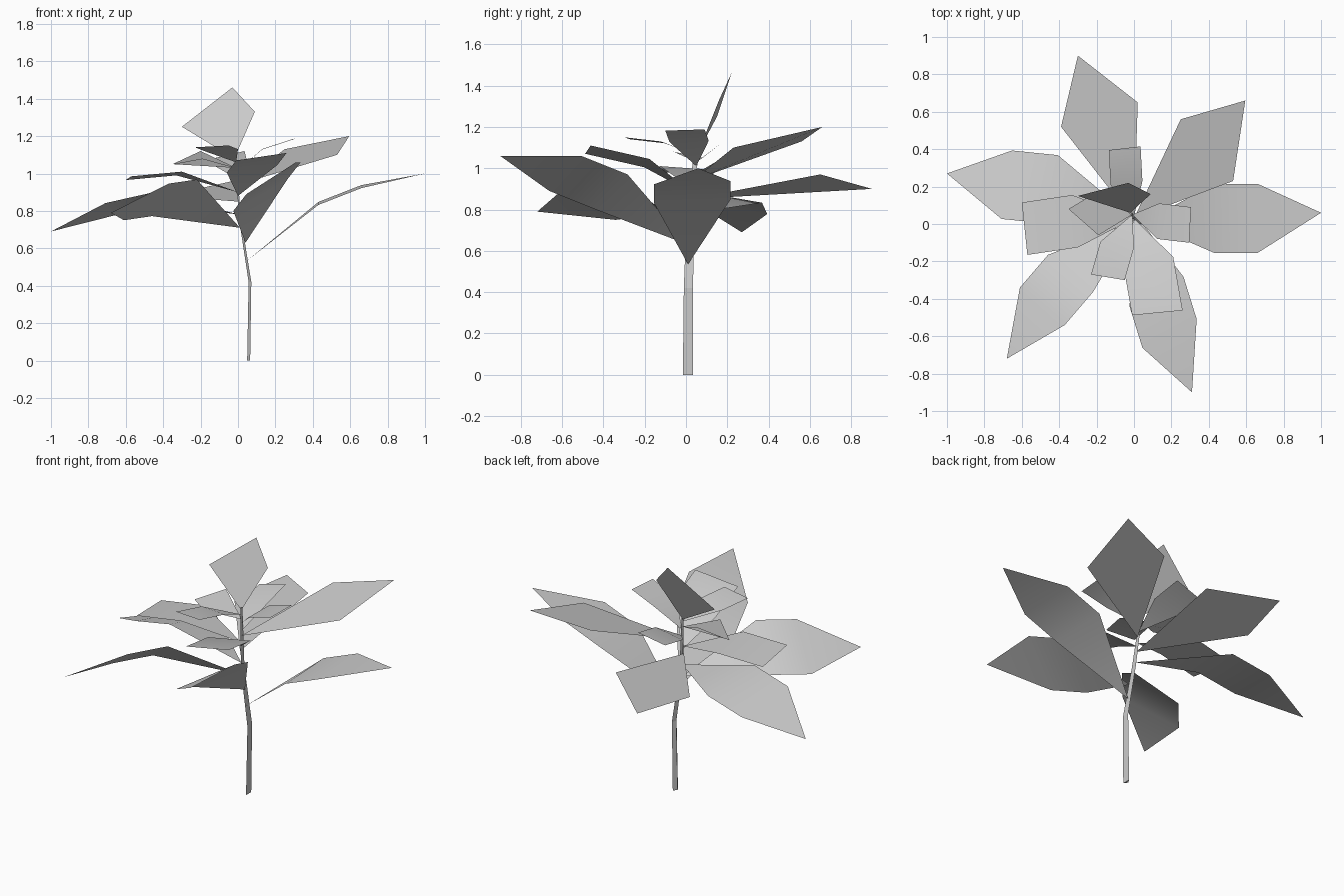
import bpy
from mathutils import Vector

if "Cube" in bpy.data.objects:
    bpy.data.objects.remove(bpy.data.objects["Cube"])


def make_object(name, verts, faces, smooth=True):
    mesh = bpy.data.meshes.new(name)
    mesh.from_pydata([tuple(v) for v in verts], [], faces)
    mesh.polygons.foreach_set("use_smooth", [smooth] * len(faces))
    mesh.update()
    obj = bpy.data.objects.new(name, mesh)
    bpy.context.collection.objects.link(obj)
    return obj


def leaf(name, base, mids, half, tip=None):
    """Blade growing from a base point through cross rows (mid +/- half) to a tip."""
    verts, faces = [Vector(base)], []
    half = Vector(half)
    for mid in mids:
        verts += [Vector(mid) - half, Vector(mid) + half]
    last = len(verts) - 2
    if tip:
        verts.append(Vector(tip))
    if tip and len(mids) == 1:
        faces.append((0, 1, 3, 2))
    else:
        faces.append((0, 1, 2))
        for i in range(1, last, 2):
            faces.append((i, i + 2, i + 3, i + 1))
        if tip:
            faces.append((last, last + 2, last + 1))
    make_object(name, verts, faces)


# Stem: bent three-sided tube, tapering upward
path = [(.057, .01, 0, 1), (.064, .012, .42, .9), (.012, .02, .75, .7), (-.015, .05, 1.1, .4)]
section = [(-.008, 0), (.008, -.025), (.008, .025)]
verts = [(x + sx * s, y + sy * s, z) for x, y, z, s in path for sx, sy in section]
faces = [(0, 2, 1), (9, 10, 11)]
for r in range(3):
    for i in range(3):
        j = (i + 1) % 3
        faces.append((r * 3 + i, r * 3 + j, r * 3 + 3 + j, r * 3 + 3 + i))
make_object("stem", verts, faces, False)

# Lower leaves: long pointed blades (base, row 1, row 2, half width, tip)
lower = [
    ((.05, .01, .535), (.43, .03, .84), (.66, .03, .93), (0, .185, .008), (1, .06, 1)),
    ((.04, .01, .63), (.12, -.36, .885), (.19, -.585, .975), (.145, .077, .085), (.31, -.9, 1.06)),
    ((.01, .02, .71), (-.34, -.265, .87), (-.49, -.44, .848), (.12, -.1, .098), (-.68, -.72, .79)),
    ((.01, .02, .78), (-.435, .185, .865), (-.68, .21, .81), (.028, .183, -.032), (-1, .27, .69)),
]
for i, (base, m1, m2, half, tip) in enumerate(lower):
    leaf(f"lower_leaf_{i + 1}", base, [m1, m2], half, tip)

# Kite leaves (base, widest row, half width, tip)
kites = [
    ((0, .02, .85), (-.185, .585, .925), (.205, .065, .045), (-.3, .9, .9)),
    ((0, .03, .94), (.39, .395, 1.115), (.14, -.165, -.015), (.595, .66, 1.2)),
    ((-.01, .05, 1.03), (-.195, .055, 1.10), (-.005, .115, .02), (-.35, .08, 1.05)),
    ((-.02, .06, 1.08), (-.105, .155, 1.29), (.195, .005, .04), (-.03, .22, 1.46)),
]
for i, (base, mid, half, tip) in enumerate(kites):
    leaf(f"kite_leaf_{i + 1}", base, [mid], half, tip)

# Upper leaves: blunt blades (base, row 1, end row, half width)
blunt = [
    ((0, .03, .88), (.075, -.19, 1.025), (.125, -.475, 1.09), (.135, .013, .02)),
    ((0, .03, .9), (-.315, .015, 1), (-.585, -.025, .975), (-.015, .14, -.01)),
    ((0, .04, .97), (-.04, .22, 1.06), (-.05, .405, 1.1), (.085, .01, .02)),
    ((-.01, .05, 1.01), (.13, .015, 1.13), (.3, -.005, 1.185), (.005, .095, .003)),
    ((-.01, .05, 1.06), (-.09, -.11, 1.125), (-.14, -.285, 1.145), (.09, -.015, .005)),
]
for i, (base, m1, m2, half) in enumerate(blunt):
    leaf(f"blunt_leaf_{i + 1}", base, [m1, m2], half)
